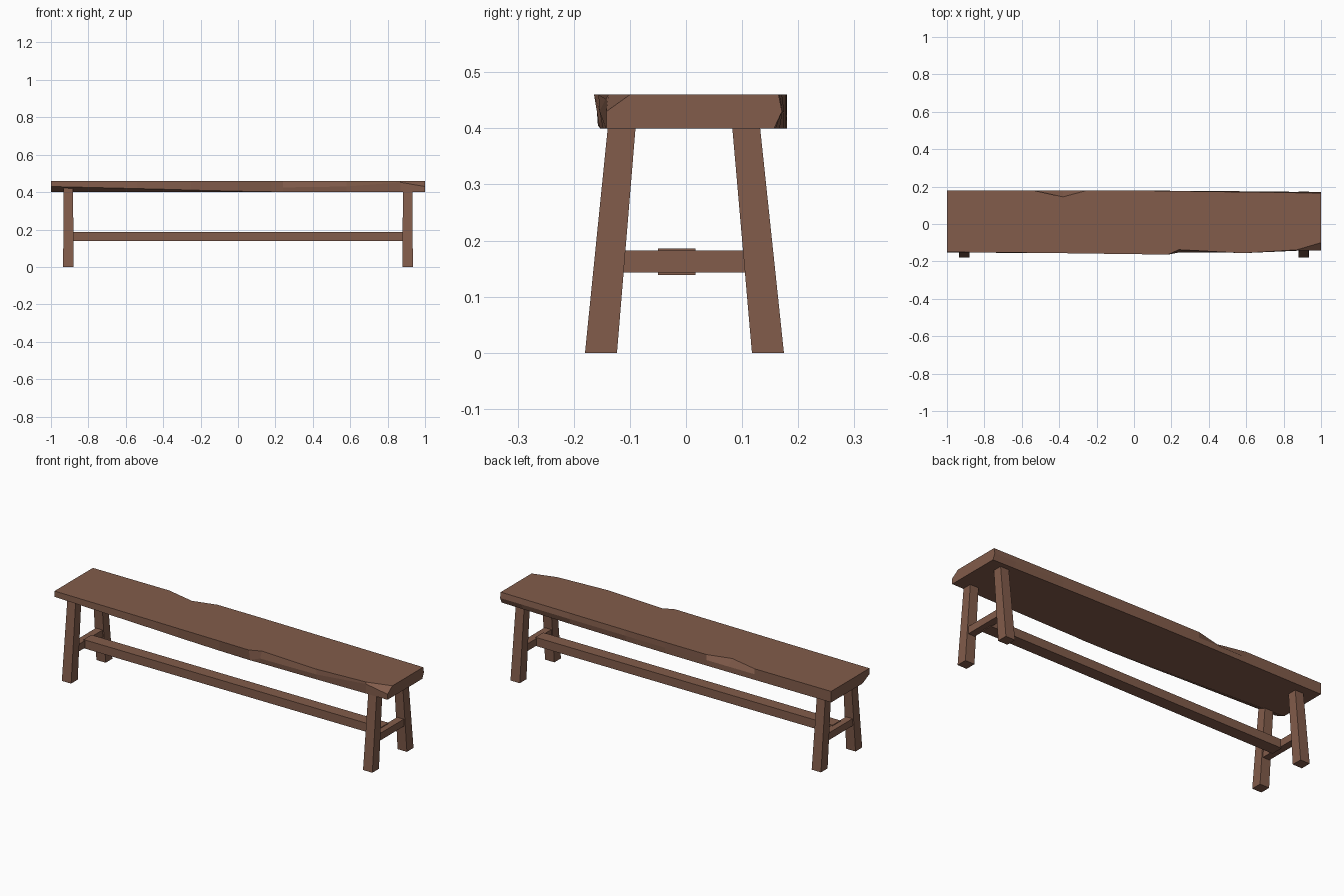
import bpy, bmesh

if "Cube" in bpy.data.objects:
    bpy.data.objects.remove(bpy.data.objects["Cube"])

wood = bpy.data.materials.new("brown_wood")
wood.diffuse_color = (0.223, 0.107, 0.070, 1)
wood.use_nodes = True
wood.node_tree.nodes["Principled BSDF"].inputs["Base Color"].default_value = wood.diffuse_color


def loft(name, sections):
    """Skin a row of matching closed sections and cap both ends."""
    bm = bmesh.new()
    rings = [[bm.verts.new(p) for p in s] for s in sections]
    n = len(rings[0])
    for a, b in zip(rings, rings[1:]):
        for i in range(n):
            j = (i + 1) % n
            bm.faces.new((a[i], a[j], b[j], b[i]))
    bm.faces.new(rings[0])
    bm.faces.new(rings[-1])
    bmesh.ops.recalc_face_normals(bm, faces=bm.faces)
    me = bpy.data.meshes.new(name)
    bm.to_mesh(me)
    bm.free()
    me.materials.append(wood)
    ob = bpy.data.objects.new(name, me)
    bpy.context.collection.objects.link(ob)
    return ob


def rect(cx, cy, z, w, d):
    return [(cx + sx * w / 2, cy + sy * d / 2, z)
            for sx, sy in ((-1, -1), (1, -1), (1, 1), (-1, 1))]


def bar(name, x0, x1, y0, y1, z0, z1):
    cx, cy = (x0 + x1) / 2, (y0 + y1) / 2
    return loft(name, [rect(cx, cy, z, x1 - x0, y1 - y0) for z in (z0, z1)])


# Rough-hewn seat plank: x, front top, front crease y and z, front bottom,
# back bottom, back crease, back top
TOP, BOTTOM = 0.46, 0.40
stations = [
    (-1.00, -.150, -.152, .430, -.090, .180, .180, .180),
    (-0.54, -.154, -.155, .419, -.114, .180, .180, .180),
    (-0.38, -.156, -.156, .415, -.123, .180, .180, .145),
    (-0.25, -.158, -.157, .411, -.130, .180, .180, .180),
    (0.00, -.161, -.157, .405, -.143, .178, .179, .179),
    (0.18, -.164, -.154, .402, -.153, .175, .178, .177),
    (0.24, -.137, -.152, .425, -.151, .174, .177, .176),
    (0.58, -.156, -.154, .430, -.148, .167, .175, .171),
    (0.87, -.138, -.143, .452, -.143, .160, .172, .167),
    (1.00, -.100, -.142, .430, -.142, .157, .171, .165),
]
loft("seat", [[(x, ft, TOP), (x, fc, fz), (x, fb, BOTTOM),
               (x, bb, BOTTOM), (x, bc, 0.43), (x, bt, TOP)]
              for x, ft, fc, fz, fb, bb, bc, bt in stations])

# Splayed, slightly tapered legs and the cross rails joining each pair
for sx, end in ((-1, "left"), (1, "right")):
    for y0, y1, side in ((-.1515, -.112, "front"), (.146, .1045, "back")):
        loft(f"{side}_{end}_leg", [rect(sx * .907, y0, 0, .056, .057),
                                   rect(sx * .907, y1, .43, .050, .049)])
    bar(f"{end}_cross_rail", sx * .907 - .02, sx * .907 + .02,
        -.125, .115, .143, .182)

# Long stretcher between the cross rails
bar("stretcher", -.895, .895, -.05, .017, .139, .186)
